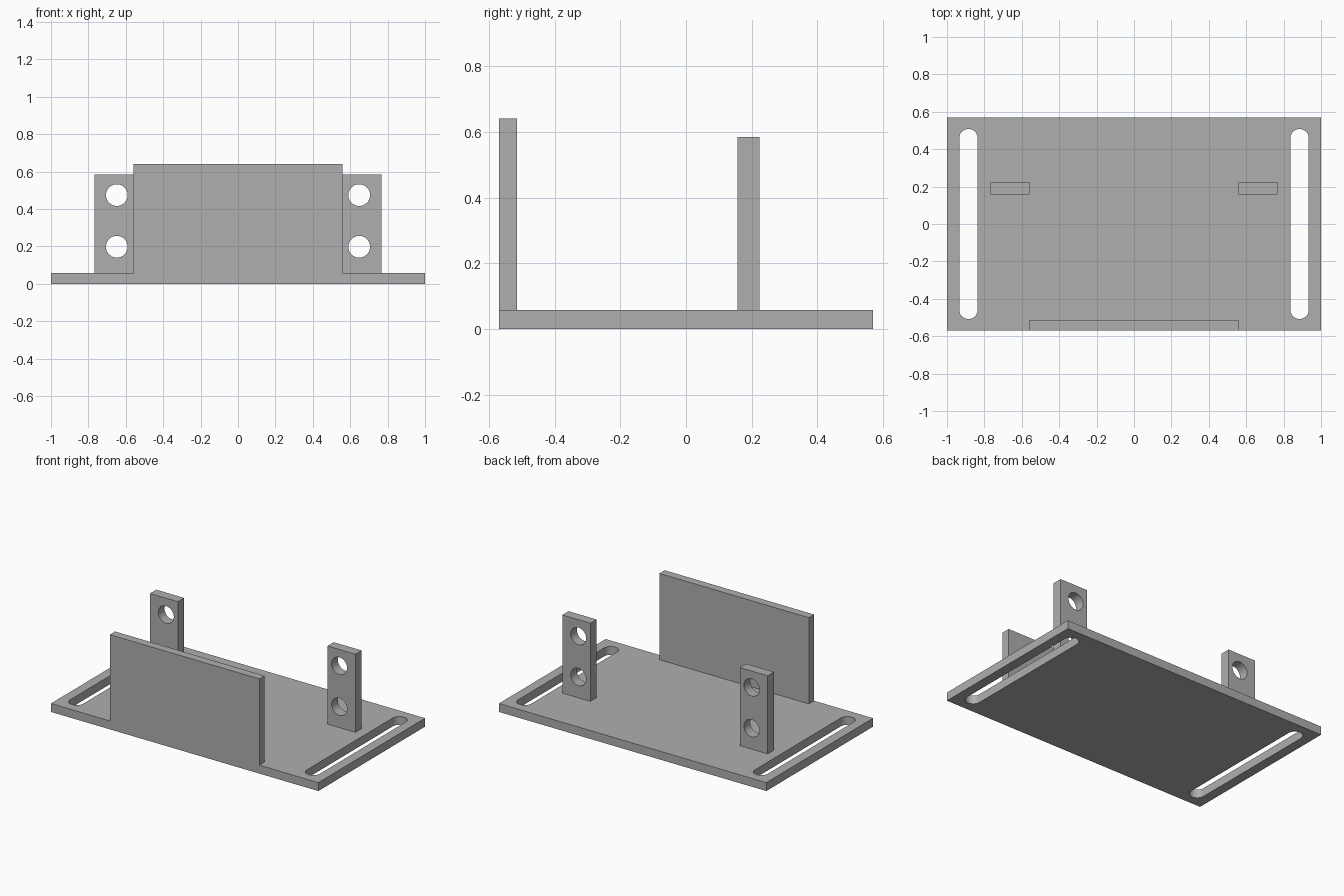
import bpy
import bmesh
from math import cos, sin, pi, radians
from mathutils import Vector

cube = bpy.data.objects.get("Cube")
if cube:
    bpy.data.objects.remove(cube, do_unlink=True)

grey = bpy.data.materials.new("plain grey")
grey.use_nodes = True
GREY = (0.43, 0.43, 0.43, 1)
grey.diffuse_color = GREY
grey.node_tree.nodes["Principled BSDF"].inputs["Base Color"].default_value = GREY

THICK = 0.057      # base plate thickness
HALF_DEPTH = 0.57


def finish(name, bm):
    bmesh.ops.recalc_face_normals(bm, faces=bm.faces)
    mesh = bpy.data.meshes.new(name)
    bm.to_mesh(mesh)
    bm.free()
    mesh.materials.append(grey)
    obj = bpy.data.objects.new(name, mesh)
    bpy.context.collection.objects.link(obj)
    return obj


def box(name, x, y, z):
    """Box from (min, max) ranges."""
    bm = bmesh.new()
    bmesh.ops.create_cube(bm, size=1)
    for v in bm.verts:
        v.co = [r[0] + (c + 0.5) * (r[1] - r[0]) for c, r in zip(v.co, (x, y, z))]
    return finish(name, bm)


def slot_cutter(name, centre, u, v, radius, straight, depth):
    """Round-ended prism; its long axis is v, and a zero straight makes it a cylinder."""
    u, v, centre = Vector(u), Vector(v), Vector(centre)
    w = u.cross(v) * depth
    bm = bmesh.new()
    ring = []
    steps = 24
    for end in (0, 1):
        for i in range(steps + (1 if straight else 0)):
            a = pi * (end + i / steps)
            shift = straight / 2 * (1 - 2 * end)
            ring.append(bm.verts.new(centre - w / 2 + u * radius * cos(a)
                                     + v * (radius * sin(a) + shift)))
    face = bm.faces.new(ring)
    side = bmesh.ops.extrude_face_region(bm, geom=[face])["geom"]
    bmesh.ops.translate(bm, vec=w, verts=[g for g in side if isinstance(g, bmesh.types.BMVert)])
    cutter = finish(name, bm)
    cutter.hide_render = True
    return cutter


def cut(obj, cutters):
    bpy.ops.object.select_all(action='DESELECT')
    obj.select_set(True)
    bpy.context.view_layer.objects.active = obj
    for cutter in cutters:
        mod = obj.modifiers.new("hole", 'BOOLEAN')
        mod.operation = 'DIFFERENCE'
        mod.solver = 'EXACT'
        mod.object = cutter
        bpy.ops.object.modifier_apply(modifier=mod.name)
        bpy.data.objects.remove(cutter, do_unlink=True)
    bpy.ops.object.shade_smooth_by_angle(angle=radians(30))


# Base plate with a long adjustment slot near each end
base = box("base_plate", (-1, 1), (-HALF_DEPTH, HALF_DEPTH), (0, THICK))
cut(base, [slot_cutter("slot_cutter", (s * 0.885, 0, THICK / 2), (1, 0, 0), (0, 1, 0),
                       0.049, 0.918, 0.3) for s in (-1, 1)])

# Upright wall along the front edge
box("front_wall", (-0.559, 0.559), (-HALF_DEPTH, -0.514), (THICK, 0.64))

# Pair of drilled mounting posts
for side, s in (("left", 1), ("right", -1)):
    post = box(side + "_post", sorted((s * 0.559, s * 0.768)), (0.157, 0.224), (THICK, 0.585))
    cut(post, [slot_cutter("hole_cutter", (s * 0.648, 0.19, z), (1, 0, 0), (0, 0, 1),
                           0.058, 0, 0.3) for z in (0.198, 0.474)])
